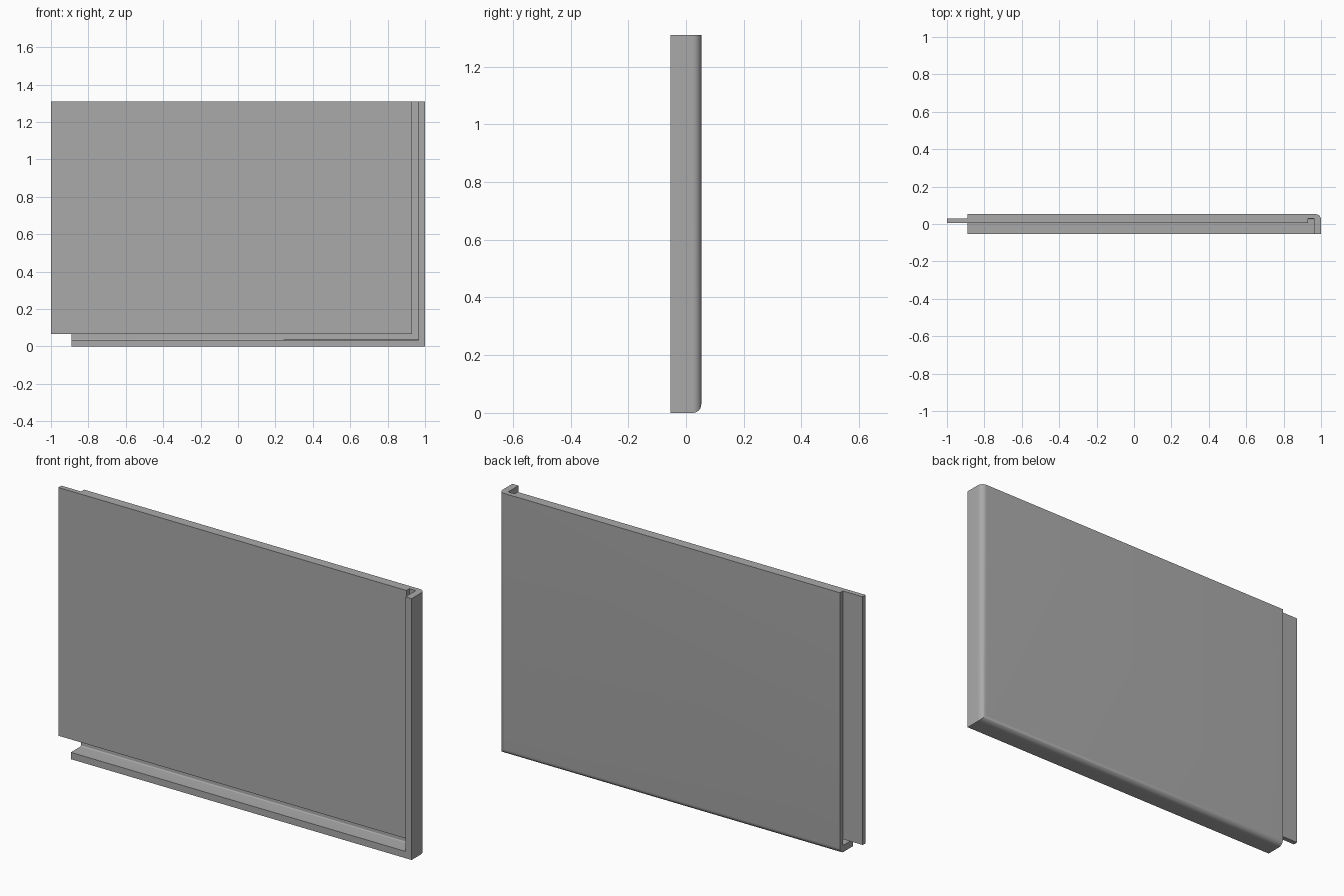
import bpy
import bmesh

cube = bpy.data.objects.get("Cube")
if cube:
    bpy.data.objects.remove(cube, do_unlink=True)

grey = bpy.data.materials.new("plain grey")
grey.use_nodes = True
colour = (0.4, 0.4, 0.4, 1)
grey.diffuse_color = colour
grey.node_tree.nodes["Principled BSDF"].inputs["Base Color"].default_value = colour


def box(name, low, high, radius=0):
    """Box between two corners; radius rounds its back edges on the +x and bottom sides."""
    bm = bmesh.new()
    bmesh.ops.create_cube(bm, size=1)
    for v in bm.verts:
        v.co = [h if c > 0 else l for c, l, h in zip(v.co, low, high)]
    if radius:
        def on(edge, axis, value):
            return all(abs(v.co[axis] - value) < 1e-5 for v in edge.verts)
        edges = [e for e in bm.edges if on(e, 1, high[1])
                 and (on(e, 0, high[0]) or on(e, 2, low[2]))]
        bmesh.ops.bevel(bm, geom=edges, offset=radius, segments=8,
                        profile=0.5, affect='EDGES')
    mesh = bpy.data.meshes.new(name)
    bm.to_mesh(mesh)
    bm.free()
    mesh.materials.append(grey)
    obj = bpy.data.objects.new(name, mesh)
    bpy.context.collection.objects.link(obj)
    return obj


left, right, top = -0.89, 1, 1.31
front, back = -0.053, 0.053
wall, groove = 0.034, 0.029

# Shell: back sheet with a flange along the bottom and the +x side
shell = box("back_shell", (left, front, 0), (right, back, top), 0.03)
cutter = box("shell_cutter", (left - 0.1, front - 0.1, wall),
             (right - wall, groove, top + 0.1), 0.006)
cutter.hide_render = True
cutter.hide_viewport = True
cut = shell.modifiers.new("hollow", 'BOOLEAN')
cut.operation = 'DIFFERENCE'
cut.solver = 'EXACT'
cut.object = cutter

# Inner panel: lies on the back sheet, overhangs at -x
box("inner_panel", (-1, 0.005, 0.066), (0.93, groove, top))

# Smooth the rounded edges only
bpy.ops.object.select_all(action='DESELECT')
shell.select_set(True)
bpy.context.view_layer.objects.active = shell
bpy.ops.object.modifier_apply(modifier=cut.name)
bpy.data.objects.remove(cutter, do_unlink=True)
bpy.ops.object.shade_smooth_by_angle(angle=0.6)
